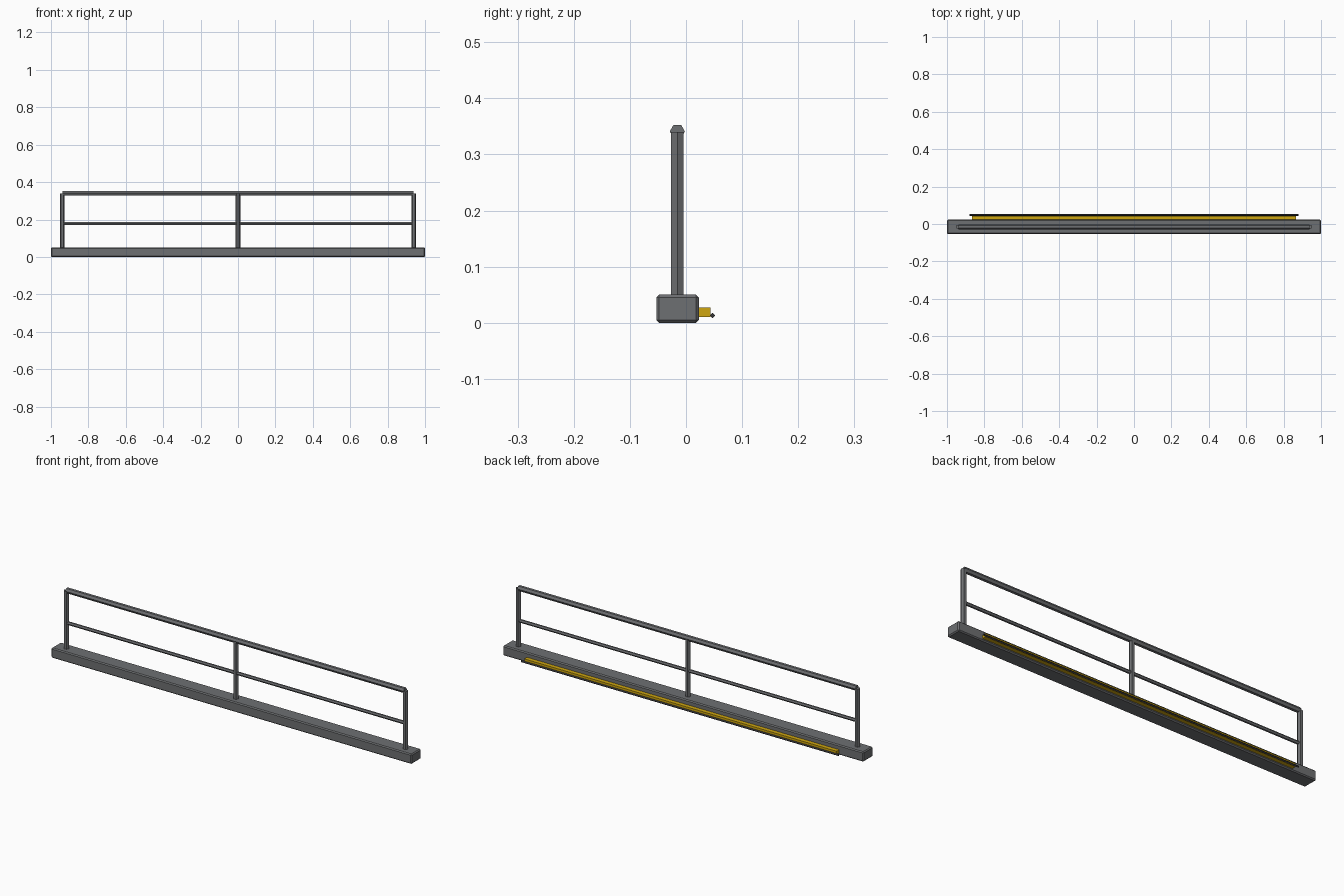
import bpy, bmesh, math
from mathutils import Matrix

if "Cube" in bpy.data.objects:
    bpy.data.objects.remove(bpy.data.objects["Cube"])


def material(name, rgb):
    m = bpy.data.materials.new(name)
    m.diffuse_color = (*rgb, 1)
    m.use_nodes = True
    m.node_tree.nodes["Principled BSDF"].inputs["Base Color"].default_value = m.diffuse_color
    return m


GREY = material("steel grey", (0.155, 0.16, 0.168))
YELLOW = material("safety yellow", (0.62, 0.38, 0.005))
DARK = material("dark trim", (0.035, 0.035, 0.038))


def finish(bm, name, mat):
    me = bpy.data.meshes.new(name)
    bm.to_mesh(me)
    bm.free()
    me.materials.append(mat)
    ob = bpy.data.objects.new(name, me)
    bpy.context.collection.objects.link(ob)
    return ob


def box(name, lo, hi, mat, bevel=0):
    bm = bmesh.new()
    bmesh.ops.create_cube(bm, size=1)
    for v in bm.verts:
        v.co = [(a + b) / 2 + c * (b - a) for a, b, c in zip(lo, hi, v.co)]
    if bevel:
        bmesh.ops.bevel(bm, geom=bm.edges[:], offset=bevel, segments=1,
                        affect='EDGES')
    return finish(bm, name, mat)


def bar(name, centre, length, radius, sides, mat, along_x):
    # prism with a corner on +-x (upright) or on +-y (lying along x)
    bm = bmesh.new()
    n = sides
    rings = []
    for h in (-length / 2, length / 2):
        ring = []
        for i in range(n):
            a = math.tau * i / n
            c, s = radius * math.cos(a), radius * math.sin(a)
            ring.append(bm.verts.new((h, c, s) if along_x else (c, s, h)))
        rings.append(ring)
    bm.faces.new(rings[0][::-1])
    bm.faces.new(rings[1])
    for i in range(n):
        j = (i + 1) % n
        bm.faces.new((rings[0][i], rings[0][j], rings[1][j], rings[1][i]))
    bmesh.ops.recalc_face_normals(bm, faces=bm.faces[:])
    bmesh.ops.transform(bm, matrix=Matrix.Translation(centre), verts=bm.verts[:])
    return finish(bm, name, mat)


RAIL_Y = -0.0155

# kerb beam
box("base_beam", (-1, -0.053, 0), (1, 0.023, 0.05), GREY, 0.005)

# uprights
for label, x in (("left", -0.94), ("middle", 0), ("right", 0.94)):
    bar(label + "_post", (x, RAIL_Y, 0.1925), 0.295, 0.013, 6, GREY, False)

# rails
bar("top_rail", (0, RAIL_Y, 0.341), 1.876, 0.0135, 6, GREY, True)
bar("middle_rail", (0, RAIL_Y, 0.178), 1.876, 0.0085, 6, GREY, True)

# yellow strip with dark edge on the back
box("warning_strip", (-0.866, 0.021, 0.01), (0.866, 0.044, 0.027), YELLOW)
bar("strip_edge", (0, 0.0475, 0.013), 1.76, 0.005, 4, DARK, True)
